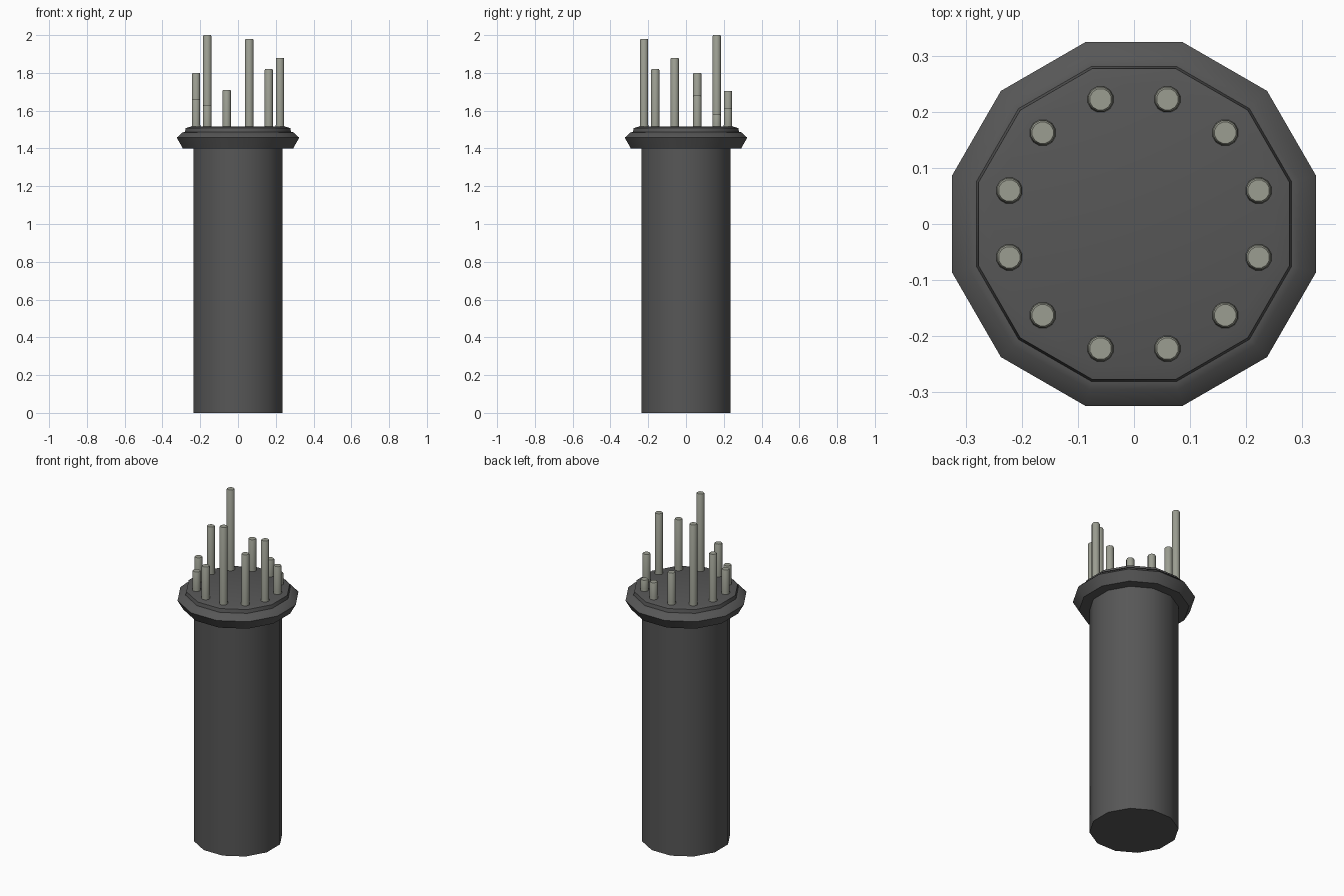
import bpy, bmesh, math

if "Cube" in bpy.data.objects:
    bpy.data.objects.remove(bpy.data.objects["Cube"])

SIDES = 12
FLAT = math.cos(math.pi / SIDES)   # profiles give flat-side distance


def material(name, rgb):
    m = bpy.data.materials.new(name)
    m.diffuse_color = (*rgb, 1)
    m.use_nodes = True
    m.node_tree.nodes["Principled BSDF"].inputs["Base Color"].default_value = m.diffuse_color
    return m


dark = material("dark grey", (0.095, 0.095, 0.095))
metal = material("dull metal", (0.33, 0.34, 0.285))


def lathe(name, profile, sides, mat, loc=(0, 0), apothem=False, angle=40):
    """Turn a closed-ended (radius, z) profile around a vertical axis."""
    bm = bmesh.new()
    rings = []
    for r, z in profile:
        if apothem:
            r /= FLAT
        rings.append([bm.verts.new((r * math.cos((i + .5) * 2 * math.pi / sides),
                                    r * math.sin((i + .5) * 2 * math.pi / sides), z))
                      for i in range(sides)])
    for a, b in zip(rings, rings[1:]):
        for i in range(sides):
            j = (i + 1) % sides
            bm.faces.new((a[i], a[j], b[j], b[i]))
    bm.faces.new(rings[0][::-1])
    bm.faces.new(rings[-1])
    me = bpy.data.meshes.new(name)
    bm.to_mesh(me)
    bm.free()
    me.materials.append(mat)
    ob = bpy.data.objects.new(name, me)
    ob.location = (*loc, 0)
    bpy.context.collection.objects.link(ob)
    bpy.ops.object.select_all(action='DESELECT')
    ob.select_set(True)
    bpy.context.view_layer.objects.active = ob
    bpy.ops.object.shade_smooth_by_angle(angle=math.radians(angle))
    return ob


# Column
lathe("column", [(0.236, 0), (0.236, 1.41)], SIDES, dark, apothem=True)

# Stepped collar and top plate
lathe("collar", [(0.292, 1.40), (0.324, 1.457), (0.295, 1.485), (0.281, 1.487),
                 (0.277, 1.508), (0.25, 1.515)], SIDES, dark, apothem=True)

# Ring of pins, counter-clockwise from just above +x
heights = [1.68, 1.58, 1.615, 1.705, 2.0, 1.80, 1.66, 1.63, 1.71, 1.98, 1.82, 1.88]
for i, h in enumerate(heights):
    a = math.radians(15 + 30 * i)
    lathe(f"pin_{i + 1}", [(0.025, 1.50), (0.0225, 1.53), (0.0225, h - 0.005), (0.0195, h)],
          12, metal, (0.23 * math.cos(a), 0.23 * math.sin(a)))
